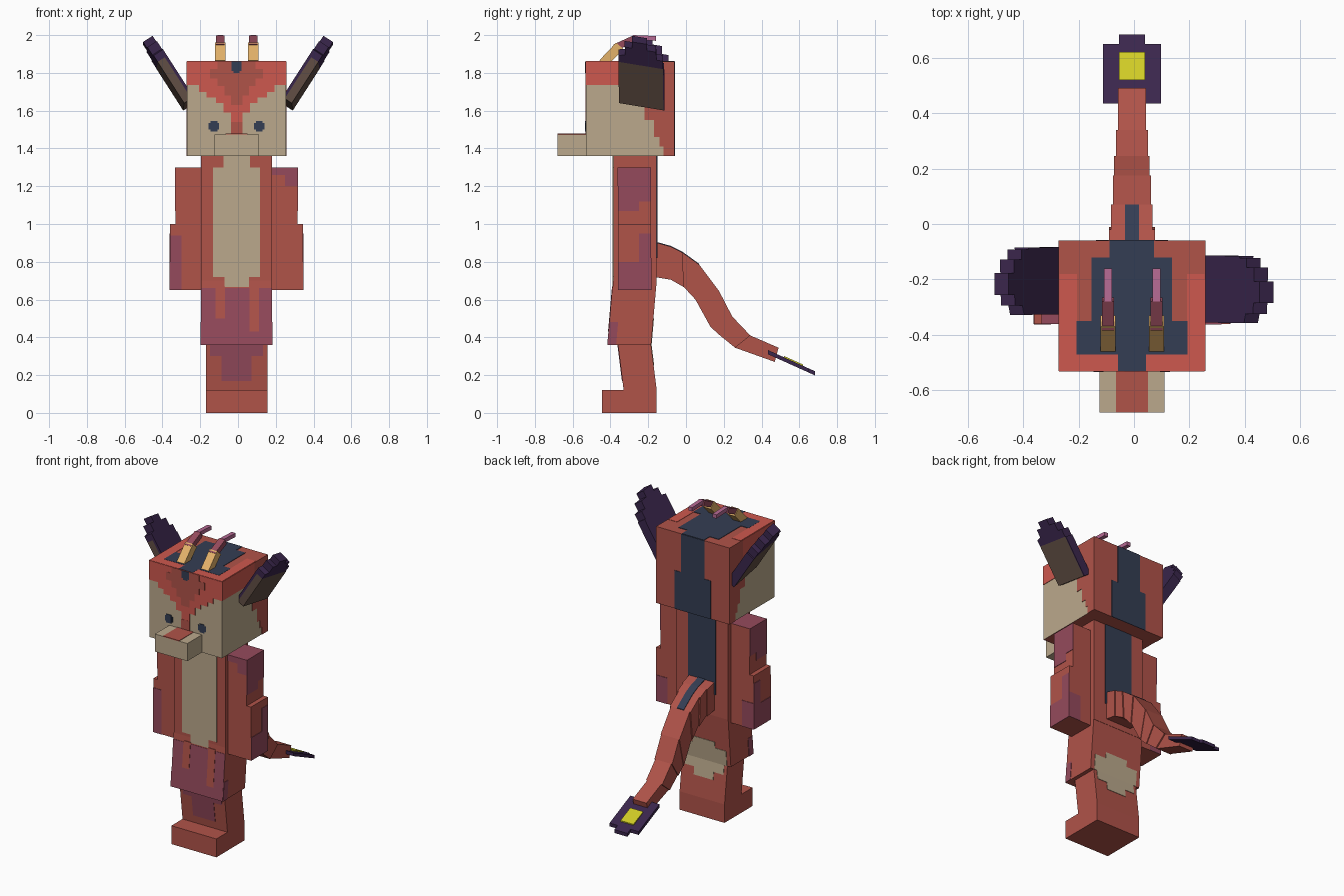
import bpy, bmesh
from mathutils import Vector

cube = bpy.data.objects.get("Cube")
if cube:
    bpy.data.objects.remove(cube, do_unlink=True)

CX = -0.0075  # middle of the figure


def material(name, rgb):
    lin = [((c / 255 + 0.055) / 1.055) ** 2.4 for c in rgb] + [1]
    mat = bpy.data.materials.new(name)
    mat.use_nodes = True
    mat.diffuse_color = lin
    mat.node_tree.nodes["Principled BSDF"].inputs["Base Color"].default_value = lin
    return mat


red = material("brick_red", (176, 83, 73))
bright = material("bright_red", (206, 88, 78))
tan = material("tan", (187, 169, 140))
plum = material("plum", (149, 74, 92))
navy = material("navy", (52, 61, 83))
violet = material("dark_violet", (58, 38, 76))
brown = material("ear_brown", (98, 79, 69))
gold = material("gold", (228, 178, 106))
yellow = material("yellow", (208, 204, 38))
pink = material("pink", (182, 106, 148))


def finish(name, bm, mats):
    bmesh.ops.recalc_face_normals(bm, faces=bm.faces)
    mesh = bpy.data.meshes.new(name)
    bm.to_mesh(mesh)
    bm.free()
    for mat in mats:
        mesh.materials.append(mat)
    obj = bpy.data.objects.new(name, mesh)
    bpy.context.collection.objects.link(obj)
    return obj


def blocks(name, mat, boxes, lean=None, faces=None):
    """Boxes given as x, y, z ranges; lean shears y along z; faces recolours by direction."""
    bm = bmesh.new()
    for lo_hi in boxes:
        verts = bmesh.ops.create_cube(bm, size=1)["verts"]
        for v in verts:
            v.co = [r[0] if c < 0 else r[1] for c, r in zip(v.co, lo_hi)]
    mats = [mat]
    bmesh.ops.recalc_face_normals(bm, faces=bm.faces)
    for axis, sign, other in faces or ():
        if other not in mats:
            mats.append(other)
        for f in bm.faces:
            f.normal_update()
            if f.normal[axis] * sign > 0.9:
                f.material_index = mats.index(other)
    if lean:
        for v in bm.verts:
            v.co.y += lean[0] * (v.co.z - lean[1])
    return finish(name, bm, mats)


def mid(w):
    return (CX - w, CX + w)


def around(a, t):
    return (a - t, a + t)


def paint_y(name, mat, y, rows, t=0.003, lean=None):
    """Centred plates on a front or back face: half width, bottom, top."""
    return blocks(name, mat, [(mid(w), around(y, t), (a, b)) for w, a, b in rows], lean)


def paint_top(name, mat, z, rows, t=0.003):
    return blocks(name, mat, [(mid(w), (a, b), around(z, t)) for w, a, b in rows])


def paint_sides(name, mat, half, rects, t=0.003, lean=None):
    return blocks(name, mat, [(around(CX + s * half, t), (a, b), (c, d))
                              for s in (-1, 1) for a, b, c, d in rects], lean)


def prism(name, mat, points, depth):
    bm = bmesh.new()
    face = bm.faces.new([bm.verts.new(p) for p in points])
    new = bmesh.ops.extrude_face_region(bm, geom=[face])["geom"]
    bmesh.ops.translate(bm, vec=depth, verts=[g for g in new if isinstance(g, bmesh.types.BMVert)])
    return finish(name, bm, [mat])


# Head and snout
F, B = -0.53, -0.06
blocks("head", red, [(mid(0.2625), (F, B), (1.36, 1.86))],
       faces=[(1, -1, tan), (0, 1, tan), (0, -1, tan)])
blocks("snout", tan, [(mid(0.1175), (-0.68, F), (1.36, 1.475))])
paint_top("snout_stripe", red, 1.475, [(0.058, -0.68, F)])

# Face markings
paint_y("brow_bright", bright, F, [(0.2625, 1.735, 1.86), (0.2, 1.7, 1.735), (0.16, 1.67, 1.7),
                                   (0.11, 1.64, 1.67), (0.07, 1.59, 1.64), (0.03, 1.54, 1.59)], 0.002)
paint_y("forehead", red, F, [(0.1, 1.82, 1.86), (0.14, 1.77, 1.82), (0.1, 1.73, 1.77),
                             (0.065, 1.68, 1.73), (0.03, 1.63, 1.68), (0.03, 1.475, 1.54)])
paint_y("forehead_tip", navy, F, [(0.027, 1.81, 1.86), (0.015, 1.8, 1.81)], 0.004)
for side, s in (("right", -1), ("left", 1)):
    x = CX + s * 0.12
    blocks(side + "_eye", navy, [(around(x, 0.028), around(F, 0.003), (1.5, 1.535)),
                                 (around(x, 0.018), around(F, 0.004), (1.49, 1.545))])

# Head sides, crown and back
paint_sides("temple", bright, 0.2625, [(F, -0.2, 1.735, 1.86)])
paint_sides("cheek_back", red, 0.2625, [(-0.12, B, 1.36, 1.41), (-0.14, B, 1.41, 1.46),
                                        (-0.17, B, 1.46, 1.55), (-0.22, B, 1.55, 1.64),
                                        (-0.2, B, 1.64, 1.86)])
paint_top("crown_edge", bright, 1.86, [(0.2625, F, -0.47)], 0.002)
blocks("crown_sides", bright, [((CX + s * 0.23 - 0.032, CX + s * 0.23 + 0.032), (-0.47, -0.18),
                                around(1.86, 0.002)) for s in (-1, 1)])
paint_top("crown_patch", navy, 1.86, [(0.08, -0.12, B), (0.145, -0.35, -0.12),
                                      (0.2, -0.47, -0.35), (0.05, F, -0.47)])
paint_y("head_back_stripe", navy, B, [(0.085, 1.61, 1.86), (0.13, 1.36, 1.61)])

# Torso
TF, TB = -0.385, -0.155
blocks("torso", red, [(mid(0.1875), (TF, TB), (0.68, 1.36))])
paint_y("belly", tan, TF, [(0.07, 1.3, 1.36), (0.125, 0.72, 1.3), (0.065, 0.66, 0.72)])
paint_y("back_stripe", navy, TB, [(0.1, 0.82, 1.36), (0.07, 0.74, 0.82)])

# Upper legs
lean = (0.088, 0.7)
blocks("upper_legs", red, [(mid(0.1875), (TF, TB), (0.36, 0.7))], lean)
paint_y("thigh_front", plum, TF, [(0.1875, 0.36, 0.66)], 0.002, lean)
blocks("thigh_drips", red, [((-0.12, -0.07), around(TF, 0.004), (0.5, 0.67)),
                            ((0.06, 0.11), around(TF, 0.004), (0.43, 0.67))], lean)
paint_sides("thigh_side", plum, 0.1875, [(TF, -0.34, 0.36, 0.48)], lean=lean)
paint_y("thigh_back", tan, TB, [(0.16, 0.36, 0.46), (0.08, 0.46, 0.5)], lean=lean)

# Lower legs and feet
lean = (-0.125, 0.36)
blocks("lower_legs", red, [(mid(0.1625), (-0.36, -0.185), (0.12, 0.36))], lean)
paint_y("shin_front", plum, -0.36, [(0.14, 0.3, 0.36), (0.08, 0.17, 0.3)], lean=lean)
paint_y("calf_back", tan, -0.185, [(0.14, 0.3, 0.36), (0.07, 0.25, 0.3)], lean=lean)
blocks("feet", red, [(mid(0.1625), (-0.445, TB), (0, 0.12))])

# Arms
AF, AB = -0.36, -0.185
for side, s in (("right", -1), ("left", 1)):
    def out(a, b):
        return tuple(sorted((CX + s * a, CX + s * b)))
    blocks(side + "_upper_arm", red, [(out(0.18, 0.3225), (AF, AB), (1.0, 1.3))], faces=[(2, 1, plum)])
    blocks(side + "_forearm", red, [(out(0.18, 0.3525), (AF, AB), (0.65, 1.0))])
    blocks(side + "_forearm_back", plum, [(out(0.27, 0.3525), around(AB, 0.003), (0.65, 0.82))])
paint_sides("shoulder_patch", plum, 0.3225, [(AF, AB, 1.12, 1.3), (AF, -0.25, 1.07, 1.12)])
paint_sides("forearm_patch", plum, 0.3525, [(AF, AB, 0.65, 0.8), (-0.25, AB, 0.8, 0.95)])
blocks("right_forearm_front", plum, [((-0.36, -0.3), around(AF, 0.003), (0.65, 0.94))])
blocks("left_shoulder_front", plum, [((0.18, 0.315), around(AF, 0.003), (1.26, 1.3)),
                                     ((0.25, 0.315), around(AF, 0.003), (1.2, 1.26))])

# Ears: slabs with a stepped tip, brown on the outer side
EAR_TIP = [(0, 0.26), (0, 0.3), (0.035, 0.31), (0.035, 0.36), (0.075, 0.36), (0.075, 0.4), (0.155, 0.4),
           (0.155, 0.36), (0.205, 0.36), (0.205, 0.31), (0.24, 0.31), (0.24, 0.26)]
EAR_BASE = [(0, 0), (0, 0.26), (0.24, 0.26), (0.24, 0)]
for side, s, dy in (("right", -1, 0.03), ("left", 1, 0)):
    def ear(points, inset):
        base = Vector((0.285, -0.355 + dy, 1.64))
        across, along = Vector((0.02, 0.98, -0.16)), Vector((0.54, -0.01, 0.84))
        pts = [base + across * a + along * b - Vector((0.84, 0, -0.54)) * inset for a, b in points]
        return [Vector((s * p.x, p.y, p.z)) for p in pts]
    inward = Vector((-0.84 * s, 0, 0.54))
    prism(side + "_ear_inner", brown, ear(EAR_BASE, 0), inward * 0.045)
    prism(side + "_ear_back", violet, ear(EAR_BASE, 0.045), inward * 0.015)
    prism(side + "_ear_tip", violet, ear(EAR_TIP, 0), inward * 0.06)
    rear = ear([(0.24, 0), (0.24, 0.26), (0.247, 0.26), (0.247, 0)], 0)
    prism(side + "_ear_edge", violet, rear, inward * 0.06)

# Horns: three bent segments each
HORN = [("base", gold, 0.0275, [(-0.46, 1.865), (-0.37, 1.96), (-0.33, 1.925), (-0.4, 1.855)]),
        ("middle", plum, 0.022, [(-0.385, 1.95), (-0.28, 1.998), (-0.265, 1.965), (-0.355, 1.925)]),
        ("tip", pink, 0.014, [(-0.28, 2.0), (-0.16, 1.995), (-0.16, 1.97), (-0.28, 1.975)])]
for side, x in (("right", -0.094), ("left", 0.081)):
    for part, mat, w, outline in HORN:
        prism(f"{side}_horn_{part}", mat, [(x - w, y, z) for y, z in outline], Vector((2 * w, 0, 0)))

# Tail: tapering segments between upper and lower edge points
UPPER = [(-0.17, 0.905), (-0.08, 0.88), (-0.02, 0.85), (0.07, 0.785), (0.175, 0.645),
         (0.245, 0.51), (0.34, 0.41), (0.49, 0.345)]
LOWER = [(-0.17, 0.72), (-0.08, 0.705), (-0.01, 0.665), (0.05, 0.6), (0.13, 0.455),
         (0.18, 0.41), (0.26, 0.345), (0.47, 0.27)]
WIDTH = [0.09, 0.083, 0.075, 0.068, 0.064, 0.058, 0.05]
for i, w in enumerate(WIDTH):
    ring = [UPPER[i], UPPER[i + 1], LOWER[i + 1], LOWER[i]]
    prism(f"tail_segment_{i + 1}", red, [(CX - w, y, z) for y, z in ring], Vector((2 * w, 0, 0)))
    if i < 3:
        (y0, z0), (y1, z1) = UPPER[i], UPPER[i + 1]
        strip = [(y0, z0 + 0.004), (y1, z1 + 0.004), (y1, z1 - 0.004), (y0, z0 - 0.004)]
        prism(f"tail_stripe_{i + 1}", navy, [(CX - 0.025, y, z) for y, z in strip], Vector((0.05, 0, 0)))


# Tail fan: a tilted plate with a yellow spot
def fan(points, lift):
    return [(CX + x, y, 0.33 - 0.45 * (y - 0.435) + lift) for x, y in points]


plate = [(-0.105, 0.435), (0.105, 0.435), (0.105, 0.65), (0.047, 0.65), (0.047, 0.683),
         (-0.047, 0.683), (-0.047, 0.65), (-0.105, 0.65)]
prism("tail_fan", violet, fan(plate, -0.02), Vector((0, 0, 0.022)))
spot = [(-0.047, 0.52), (0.047, 0.52), (0.047, 0.62), (-0.047, 0.62)]
prism("tail_spot", yellow, fan(spot, 0), Vector((0, 0, 0.009)))
